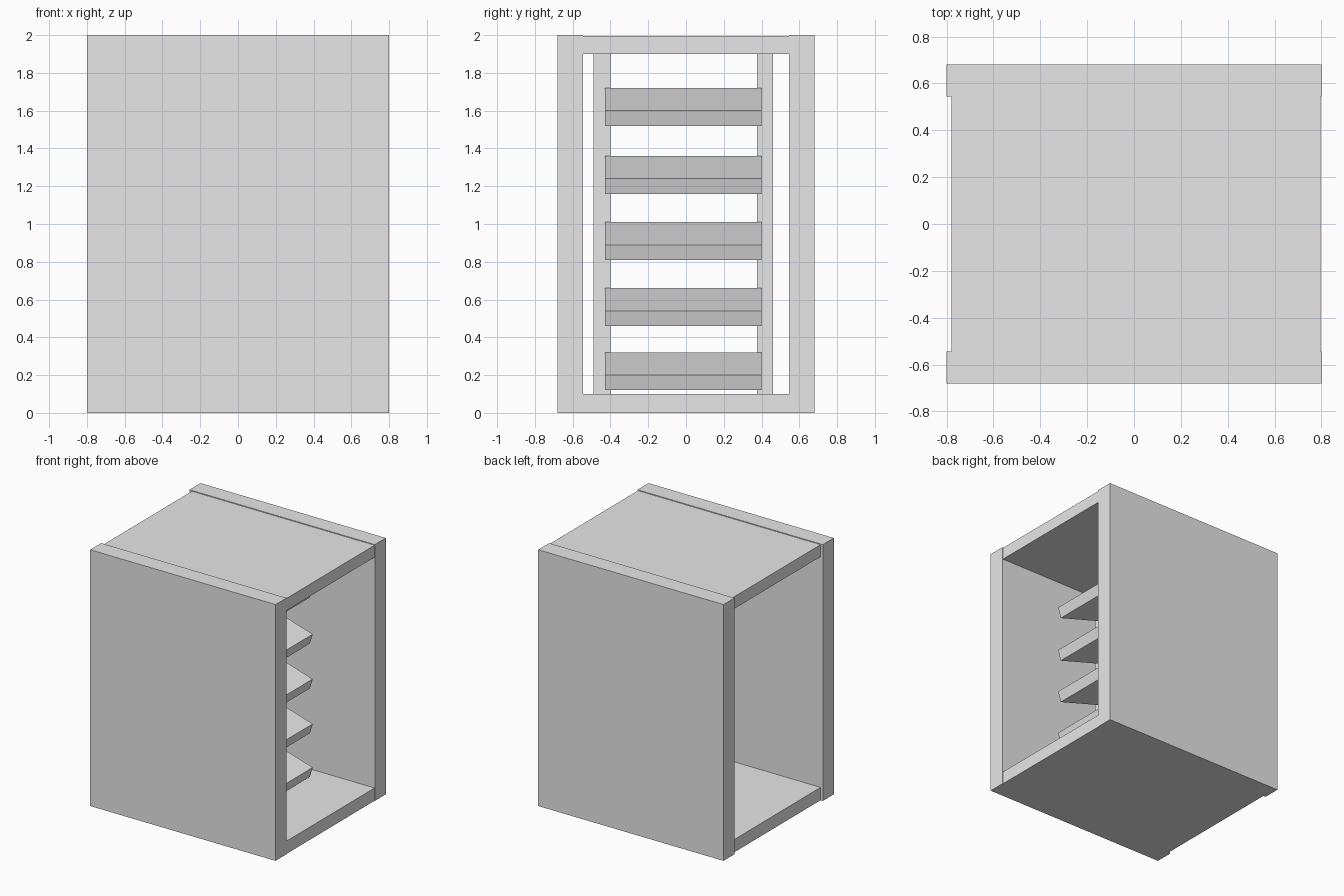
import bpy
import bmesh

if "Cube" in bpy.data.objects:
    bpy.data.objects.remove(bpy.data.objects["Cube"])

grey = bpy.data.materials.new("light grey")
grey.diffuse_color = (0.8, 0.8, 0.8, 1.0)
grey.use_nodes = True
grey.node_tree.nodes["Principled BSDF"].inputs["Base Color"].default_value = grey.diffuse_color


def prism(name, profile, y0, y1):
    """Extrude an (x, z) profile along y."""
    bm = bmesh.new()
    face = bm.faces.new([bm.verts.new((x, y0, z)) for x, z in profile])
    ext = bmesh.ops.extrude_face_region(bm, geom=[face])
    moved = [v for v in ext["geom"] if isinstance(v, bmesh.types.BMVert)]
    bmesh.ops.translate(bm, verts=moved, vec=(0, y1 - y0, 0))
    bmesh.ops.recalc_face_normals(bm, faces=bm.faces)
    mesh = bpy.data.meshes.new(name)
    bm.to_mesh(mesh)
    bm.free()
    mesh.materials.append(grey)
    obj = bpy.data.objects.new(name, mesh)
    bpy.context.collection.objects.link(obj)
    return obj


def box(name, x0, x1, y0, y1, z0, z1):
    return prism(name, [(x0, z0), (x1, z0), (x1, z1), (x0, z1)], y0, y1)


# Thick side walls
box("front_wall", -0.8, 0.8, -0.68, -0.545, 0, 2)
box("back_wall", -0.8, 0.8, 0.545, 0.68, 0, 2)

# Top and bottom panels, slightly recessed between the walls
box("top_panel", -0.78, 0.797, -0.545, 0.545, 1.9, 1.994)
box("bottom_panel", -0.78, 0.797, -0.545, 0.545, 0, 0.1)

# Inner uprights that carry the slats
box("front_upright", -0.075, -0.04, -0.49, -0.40, 0.1, 1.9)
box("back_upright", -0.075, -0.04, 0.375, 0.46, 0.1, 1.9)

# Sloping louver slats
for i, z in enumerate((0.12, 0.46, 0.81, 1.16, 1.52)):
    prism(f"slat_{i + 1}",
          [(0.34, z), (0.365, z + 0.08), (-0.035, z + 0.20), (-0.06, z + 0.12)],
          -0.43, 0.40)
